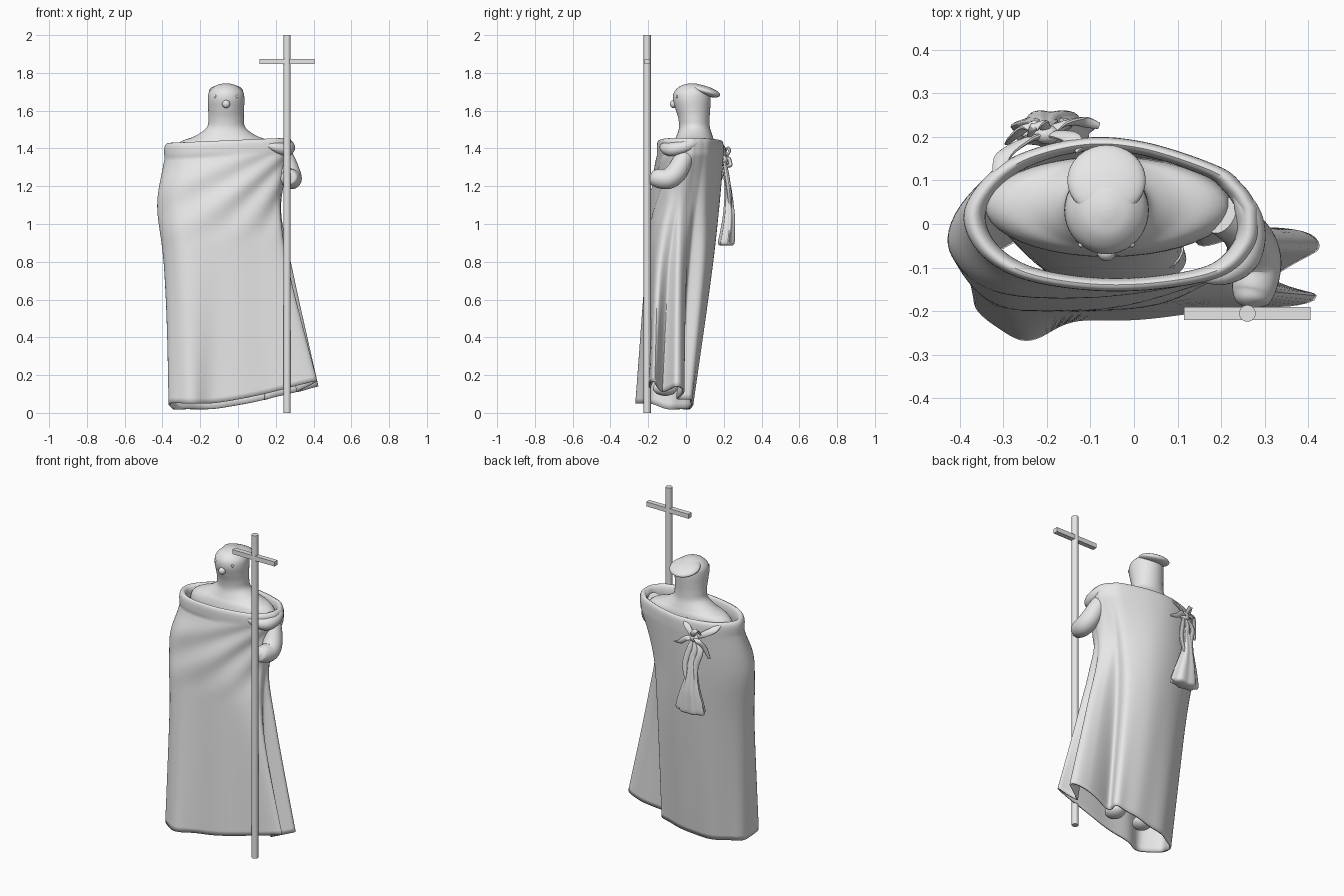
import bpy, bmesh, math
from mathutils import Vector, Matrix

if "Cube" in bpy.data.objects:
    bpy.data.objects.remove(bpy.data.objects["Cube"])

grey = bpy.data.materials.new("stone_grey")
grey.diffuse_color = (0.8, 0.8, 0.8, 1)
grey.use_nodes = True
grey.node_tree.nodes["Principled BSDF"].inputs["Base Color"].default_value = grey.diffuse_color


def spline(pts, n, closed=False):
    """Catmull-Rom samples through points of any dimension."""
    pts = [Vector(p) for p in pts]
    k = len(pts)
    segs = k if closed else k - 1
    get = (lambda i: pts[i % k]) if closed else (lambda i: pts[max(0, min(k - 1, i))])
    out = []
    for i in range(segs):
        a, b, c, d = get(i - 1), get(i), get(i + 1), get(i + 2)
        for j in range(n):
            t = j / n
            out.append(0.5 * (2 * b + (c - a) * t + (2 * a - 5 * b + 4 * c - d) * t * t
                              + (3 * b - a - 3 * c + d) * t ** 3))
    if not closed:
        out.append(pts[-1])
    return out


def finish(name, bm, angle=50):
    bmesh.ops.recalc_face_normals(bm, faces=bm.faces)
    me = bpy.data.meshes.new(name)
    bm.to_mesh(me)
    bm.free()
    ob = bpy.data.objects.new(name, me)
    bpy.context.collection.objects.link(ob)
    me.materials.append(grey)
    bpy.ops.object.select_all(action='DESELECT')
    ob.select_set(True)
    bpy.context.view_layer.objects.active = ob
    bpy.ops.object.shade_smooth_by_angle(angle=math.radians(angle))
    return ob


def loft(name, rings, caps=True):
    bm = bmesh.new()
    rows = [[bm.verts.new(p) for p in r] for r in rings]
    n = len(rows[0])
    for a, b in zip(rows, rows[1:]):
        for i in range(n):
            j = (i + 1) % n
            bm.faces.new((a[i], a[j], b[j], b[i]))
    if caps:
        bm.faces.new(rows[0])
        bm.faces.new(rows[-1])
    return finish(name, bm)


def ovals(name, levels, seg=40, steps=5, folds=0, depth=0.0):
    """Loft of ellipses given as (z, cx, cy, rx, ry)."""
    rings = []
    for z, cx, cy, rx, ry in spline(levels, steps):
        ring = []
        for i in range(seg):
            a = math.tau * i / seg
            f = 1 + depth * math.sin(folds * a)
            ring.append((cx + rx * f * math.cos(a), cy + ry * f * math.sin(a), z))
        rings.append(ring)
    return loft(name, rings)


def ball(name, loc, size, tilt=0.0):
    bm = bmesh.new()
    bmesh.ops.create_uvsphere(bm, u_segments=32, v_segments=16, radius=1, matrix=(
        Matrix.Translation(loc) @ Matrix.Rotation(tilt, 4, 'X') @ Matrix.Diagonal((*size, 1))))
    return finish(name, bm)


def tube(name, pts, flat=1.0, seg=16):
    """Round tube through (x, y, z, radius); flat squashes it into a ribbon."""
    s = spline(pts, 6)
    rings = []
    for i, p in enumerate(s):
        d = (s[min(i + 1, len(s) - 1)] - s[max(i - 1, 0)]).xyz.normalized()
        u = d.cross(Vector((0.9, 0.3, 0.1))).normalized()
        v = d.cross(u)
        rings.append([p.xyz + max(p.w, 0.001) * (u * math.cos(math.tau * k / seg) * flat
                      + v * math.sin(math.tau * k / seg)) for k in range(seg)])
    return loft(name, rings)


# Cloak: cross-sections from hem to shoulders, counter-clockwise from the right side
hem = [(.42, -.055), (.33, -.01), (.16, -.045), (.14, .022), (.03, .03), (-.13, .02), (-.27, -.03),
       (-.34, -.10), (-.355, -.19), (-.26, -.26), (-.12, -.22), (.12, -.205), (.41, -.17), (.31, -.125)]
waist = [(.285, -.045), (.23, -.005), (.14, .01), (.125, .09), (.0, .13), (-.15, .12), (-.30, .06),
         (-.38, -.03), (-.37, -.13), (-.28, -.205), (-.10, -.20), (.08, -.185), (.26, -.15), (.235, -.09)]
chest = [(.22, -.02), (.19, .02), (.165, .05), (.14, .105), (.0, .165), (-.15, .165), (-.31, .11),
         (-.405, .02), (-.415, -.07), (-.32, -.16), (-.14, -.185), (.04, -.17), (.20, -.11), (.22, -.05)]
shoulder = [(.28, .02), (.27, .05), (.245, .085), (.19, .128), (.02, .183), (-.13, .19), (-.29, .14),
            (-.38, .04), (-.36, -.05), (-.27, -.115), (-.12, -.145), (.04, -.145), (.20, -.115), (.27, -.05)]


def hem_z(x, y):
    return 0.02 + 0.12 * max(0, (x + 0.15) / 0.57) ** 1.3 + (0.03 if y < -0.15 else 0)


mid = Vector((-.05, .02))
levels = [[(x, y, hem_z(x, y)) for x, y in hem],
          [(x, y, .75) for x, y in waist],
          [(x, y, 1.1) for x, y in chest],
          [(x, y, 1.36 + .04 * x) for x, y in shoulder]]
# rolled collar and the lining under it
for s, z in [(1.005, 1.405), (.99, 1.43), (.95, 1.44), (.905, 1.425), (.885, 1.39), (.91, 1.33)]:
    levels.append([(*(mid + (Vector(p) - mid) * s), z + .04 * p[0]) for p in shoulder])
columns = list(zip(*[spline(l, 10, True) for l in levels]))
columns = [spline(c[:4], 14)[:-1] + spline(c[3:], 3) for c in columns]
rings = [list(r) for r in zip(*columns)]
# drape folds fanning down from the right shoulder, and soft upright folds
for r, ring in enumerate(rings[:43]):
    n = len(ring)
    moved = []
    for i, p in enumerate(ring):
        t = ring[(i + 1) % n] - ring[i - 1]
        out = Vector((t.y, -t.x, 0)).normalized()
        d = 0.004 * math.sin(math.tau * i / n * 11) * max(0, 1 - p.z)
        if out.y < 0 and 0.9 < p.z < 1.42:
            fan = math.atan2(1.5 - p.z, 0.4 - p.x)
            d += 0.008 * math.sin(fan * 21) * -out.y * math.sin(math.pi * (p.z - .9) / .52)
        moved.append(p + out * d)
    rings[r] = moved
cloak = loft("cloak", rings, caps=False)
thick = cloak.modifiers.new("thickness", 'SOLIDIFY')
thick.thickness = 0.01
thick.offset = 0
# heavy roll of cloth over the raised arm
tube("shoulder_roll", [(.14, -.125, 1.42, .004), (.2, -.115, 1.405, .026), (.25, -.08, 1.395, .036),
                       (.268, -.02, 1.405, .034), (.255, .04, 1.425, .026), (.22, .09, 1.435, .004)], seg=24)

# Body, neck and head in one turned shape
ovals("body_and_head", [
    (.35, -.03, -.08, .15, .07), (.6, -.07, -.04, .18, .1), (1.1, -.1, .03, .22, .11),
    (1.3, -.06, .04, .275, .115), (1.39, -.06, .04, .28, .115), (1.435, -.06, .043, .245, .108),
    (1.465, -.063, .045, .165, .096), (1.51, -.063, .045, .103, .082), (1.56, -.063, .042, .094, .083),
    (1.61, -.063, .036, .095, .092), (1.66, -.063, .031, .097, .1), (1.7, -.063, .032, .09, .094),
    (1.73, -.063, .033, .06, .064), (1.742, -.063, .033, .025, .027), (1.745, -.063, .033, .003, .003)])
ball("cap", (-.063, .1, 1.705), (.09, .085, .026), math.radians(-17))
ball("nose", (-.063, -.066, 1.635), (.021, .019, .021))
for side, name in ((-1, "left"), (1, "right")):
    ball(name + "_eye", (-.063 + side * .058, -.048, 1.675), (.007, .006, .009))
    # legs and feet under the hem
    x = -.055 + side * .1
    ovals(name + "_leg", [(.13, x, -.1, .045, .045), (.3, x, -.09, .055, .05), (.55, x, -.05, .07, .06)], 24)
    ball(name + "_foot", (x, -.11, .13), (.055, .065, .04))

# Raised arm reaching the staff
tube("arm", [(.2, .02, 1.4, .045), (.245, -.01, 1.35, .05), (.272, -.05, 1.275, .056),
             (.283, -.095, 1.24, .055), (.274, -.15, 1.243, .05), (.268, -.178, 1.252, .036),
             (.267, -.192, 1.256, .003)], seg=32)
# Staff with square crossbar
ovals("staff", [(0, .26, -.205, .019, .019), (2, .26, -.205, .019, .019)], 24, 1)
bm = bmesh.new()
bmesh.ops.create_cube(bm, size=1, matrix=Matrix.Translation((.26, -.205, 1.86))
                      @ Matrix.Diagonal((.29, .03, .028, 1)))
finish("crossbar", bm)

# Gathered pouch hanging behind the left shoulder
ovals("pouch", [(.885, -.185, .215, .07, .03), (.9, -.185, .215, .092, .042), (.96, -.188, .222, .08, .038),
                (1.03, -.192, .228, .06, .032), (1.1, -.198, .228, .042, .025), (1.18, -.2, .224, .03, .018),
                (1.26, -.2, .212, .018, .014)],
      48, 5, 7, .09)
for i, x in enumerate((-.235, -.2, -.165)):
    tube(f"cord_{i}", [(-.2, .2, 1.35, .01), (x - .012, .213, 1.28, .018), (x + .01, .228, 1.18, .018),
                       (-.2 + (x + .2) * .8, .235, 1.08, .014), (x, .24, .98, .006)], .6, 10)
ball("knot", (-.2, .205, 1.345), (.03, .022, .026))
# ribbons tied to the collar, with loose ends
ties = [[(-.31, .11, 1.42, .014), (-.3, .155, 1.40, .02), (-.25, .19, 1.37, .018), (-.2, .205, 1.345, .012)],
        [(-.12, .17, 1.43, .014), (-.14, .195, 1.41, .018), (-.17, .205, 1.38, .016), (-.2, .205, 1.345, .012)],
        [(-.2, .21, 1.345, .01), (-.24, .225, 1.34, .016), (-.27, .205, 1.30, .016), (-.29, .185, 1.23, .008)],
        [(-.2, .21, 1.345, .01), (-.16, .23, 1.34, .016), (-.12, .235, 1.31, .016), (-.08, .225, 1.30, .008)],
        [(-.2, .21, 1.345, .01), (-.21, .23, 1.385, .015), (-.23, .22, 1.40, .012), (-.24, .2, 1.37, .006)]]
for i, t in enumerate(ties):
    tube(f"ribbon_{i}", t, .45, 10)
